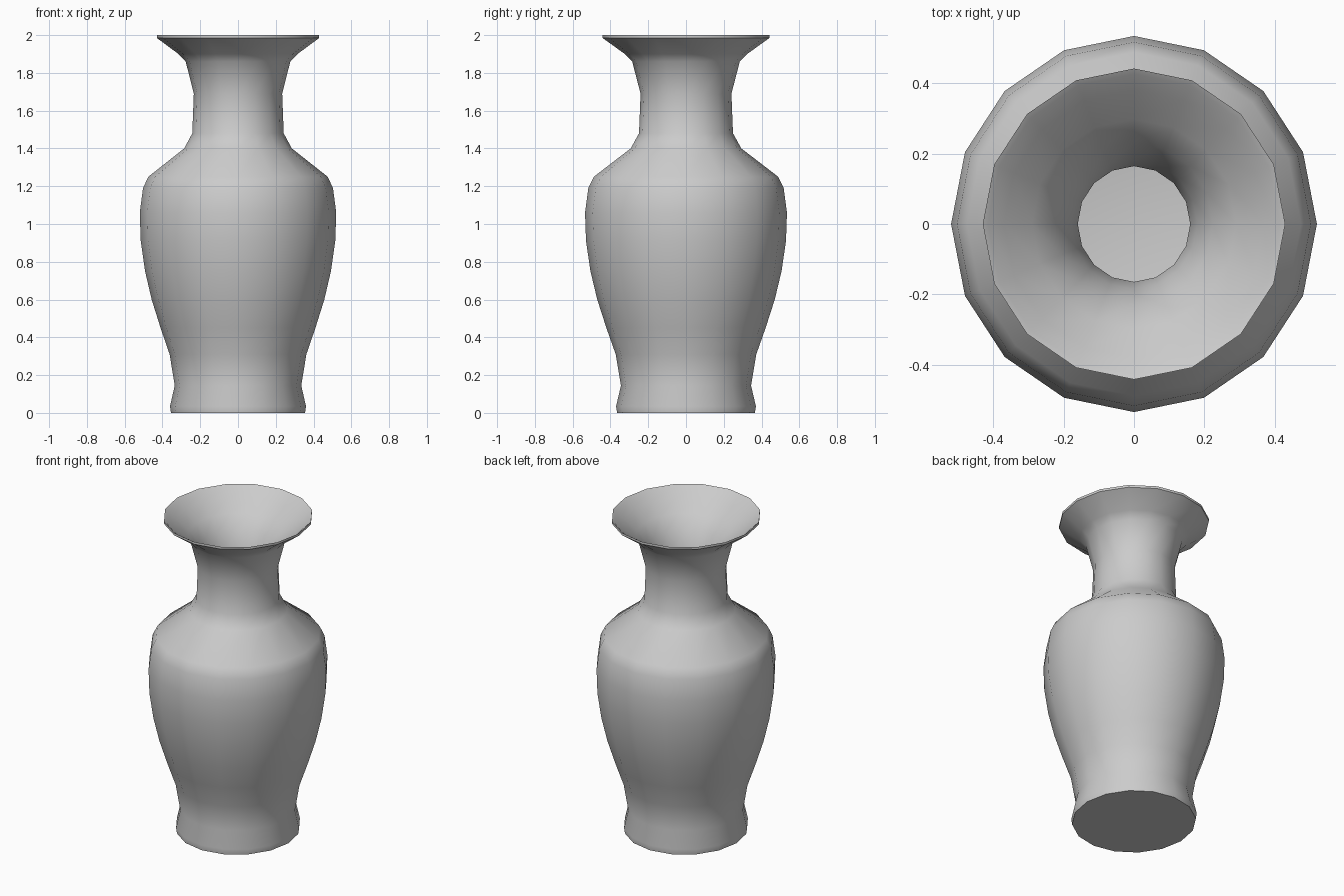
import bpy, bmesh, math

if "Cube" in bpy.data.objects:
    bpy.data.objects.remove(bpy.data.objects["Cube"])

SIDES = 16
Y_SCALE = 1.028  # the vase is slightly deeper than it is wide


def lathe(name, profile):
    """Revolve (radius, z) points around z; a zero radius closes the end."""
    bm = bmesh.new()
    rings = []
    for r, z in profile:
        if r == 0:
            rings.append([bm.verts.new((0, 0, z))] * SIDES)
            continue
        angles = [2 * math.pi * i / SIDES for i in range(SIDES)]
        rings.append([bm.verts.new((r * math.cos(a), r * Y_SCALE * math.sin(a), z))
                      for a in angles])
    for low, high in zip(rings, rings[1:]):
        for i in range(SIDES):
            j = (i + 1) % SIDES
            corners = [low[i], low[j], high[j], high[i]]
            bm.faces.new(list(dict.fromkeys(corners)))
    bmesh.ops.recalc_face_normals(bm, faces=bm.faces[:])
    mesh = bpy.data.meshes.new(name)
    bm.to_mesh(mesh)
    bm.free()
    obj = bpy.data.objects.new(name, mesh)
    bpy.context.collection.objects.link(obj)
    return obj


# Outside: base, foot, belly, shoulder, neck and flared lip
outer = [(0, 0), (0.355, 0), (0.36, 0.035), (0.335, 0.145), (0.362, 0.31),
         (0.41, 0.45), (0.457, 0.6), (0.492, 0.75), (0.515, 0.91),
         (0.52, 1.06), (0.503, 1.19), (0.475, 1.25), (0.285, 1.4),
         (0.242, 1.48), (0.234, 1.69), (0.277, 1.86), (0.315, 1.9),
         (0.43, 1.985), (0.43, 2.0)]

# Inside: funnel mouth, narrow throat and hollow belly
inner = [(0.415, 1.99), (0.37, 1.945), (0.29, 1.88), (0.225, 1.8),
         (0.18, 1.69), (0.16, 1.58), (0.165, 1.46), (0.21, 1.36),
         (0.40, 1.21), (0.445, 1.06), (0.44, 0.91), (0.385, 0.6),
         (0.29, 0.31), (0.27, 0.12), (0, 0.07)]

vase = lathe("vase", outer + inner)

# Soft shading, with the base edge and lip kept sharp
bpy.context.view_layer.objects.active = vase
vase.select_set(True)
bpy.ops.object.shade_smooth_by_angle(angle=math.radians(50))
